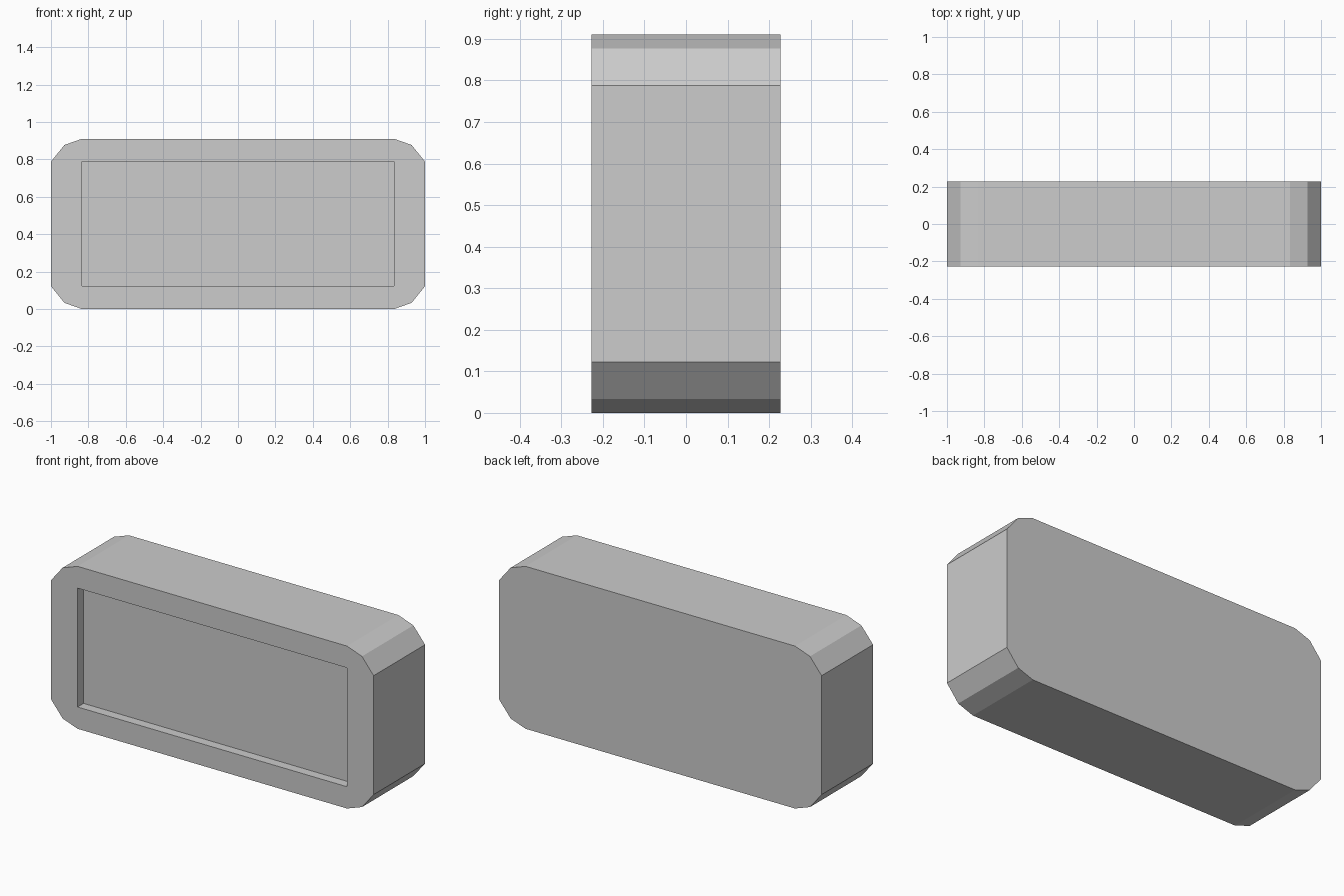
import bpy
import bmesh

cube = bpy.data.objects.get("Cube")
if cube:
    bpy.data.objects.remove(cube, do_unlink=True)

HALF_DEPTH = 0.2275
MID_Z = 0.455
RECESS_X, RECESS_Z = 0.835, 0.333
RECESS_DEPTH = 0.053

grey = bpy.data.materials.new("light grey")
grey.use_nodes = True
colour = (0.604, 0.604, 0.604, 1)
grey.diffuse_color = colour
grey.node_tree.nodes["Principled BSDF"].inputs["Base Color"].default_value = colour

# One chamfered corner, mirrored into all four quadrants
corner = [(1.0, 0.333), (0.928, 0.422), (0.835, 0.455)]
outline = []
for sx, sz in ((1, 1), (-1, 1), (-1, -1), (1, -1)):
    points = corner if sx == sz else corner[::-1]
    outline += [(sx * x, sz * z) for x, z in points]

bm = bmesh.new()


def ring(points, y):
    return [bm.verts.new((x, y, z + MID_Z)) for x, z in points]


def bridge(a, b):
    for i in range(len(a)):
        j = (i + 1) % len(a)
        bm.faces.new((a[i], a[j], b[j], b[i]))


# Outer case
front = ring(outline, -HALF_DEPTH)
back = ring(outline, HALF_DEPTH)
bridge(front, back)
bm.faces.new(back)

# Recessed front panel
opening = [(RECESS_X, RECESS_Z), (-RECESS_X, RECESS_Z),
           (-RECESS_X, -RECESS_Z), (RECESS_X, -RECESS_Z)]
lip = ring(opening, -HALF_DEPTH)
floor = ring(opening, -HALF_DEPTH + RECESS_DEPTH)
bridge(lip, floor)
bm.faces.new(floor)

# Front frame: a fan at each corner and a strip along each side
for i in range(4):
    first = front[3 * i:3 * i + 3]
    bm.faces.new((lip[i], *first))
    bm.faces.new((lip[i], first[2], front[(3 * i + 3) % 12], lip[(i + 1) % 4]))

bmesh.ops.recalc_face_normals(bm, faces=bm.faces)
mesh = bpy.data.meshes.new("recessed_case")
bm.to_mesh(mesh)
bm.free()
mesh.materials.append(grey)
case = bpy.data.objects.new("recessed_case", mesh)
bpy.context.collection.objects.link(case)
